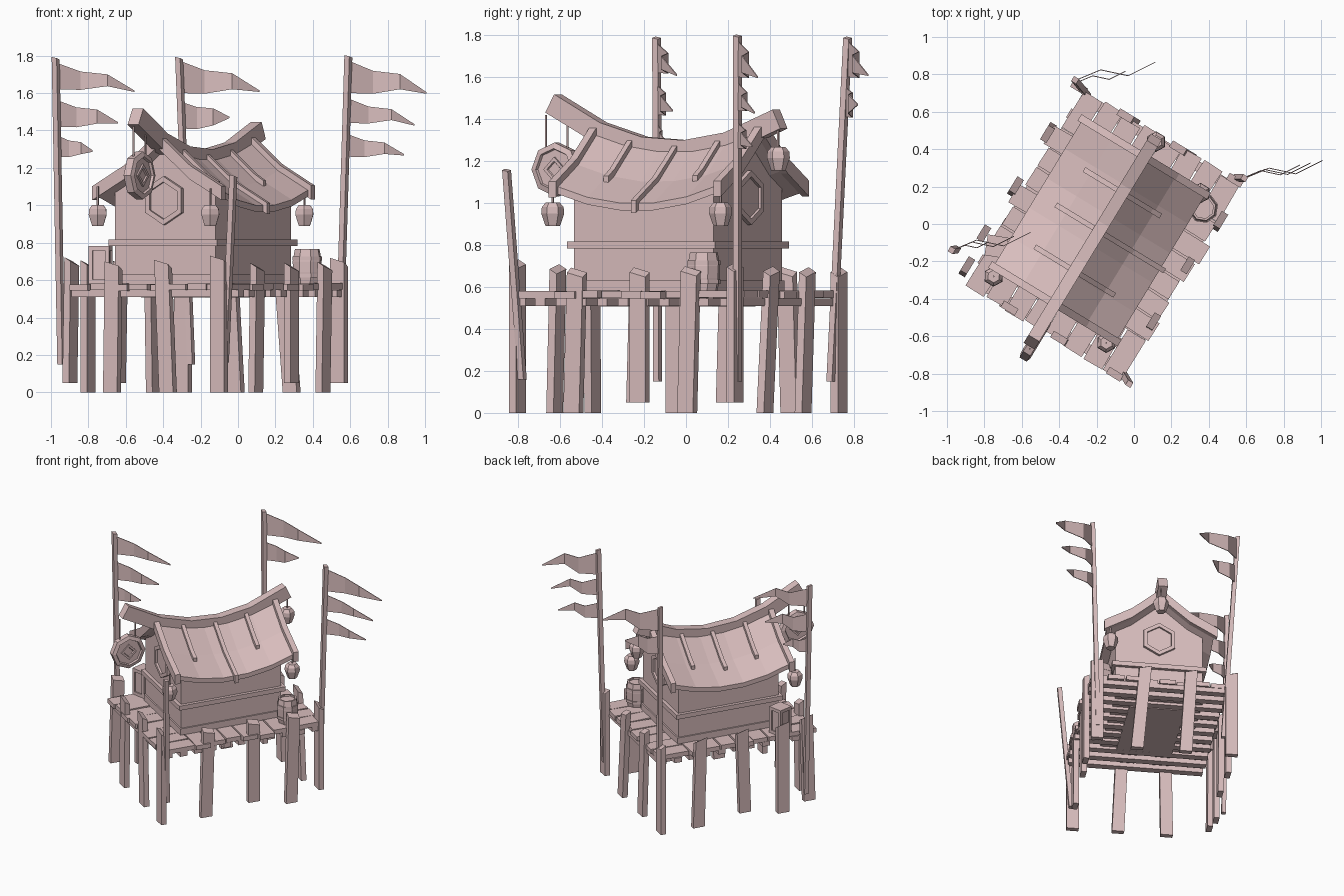
import bpy, bmesh, math, random
from mathutils import Matrix, Vector

cube = bpy.data.objects.get("Cube")
if cube:
    bpy.data.objects.remove(cube)
random.seed(4)

# The hut is turned on its site: local x runs across the ridge, local y along it
SITE = Matrix.Translation((-0.187, -0.038, 0)) @ Matrix.Rotation(math.radians(-31.3), 4, 'Z')
INV = SITE.inverted()

wood = bpy.data.materials.new("dusty_pink")
wood.use_nodes = True
COLOR = (0.69, 0.51, 0.51, 1)
wood.diffuse_color = COLOR
wood.node_tree.nodes["Principled BSDF"].inputs["Base Color"].default_value = COLOR


def site(x, y, z=0):
    """World position to hut position."""
    return INV @ Vector((x, y, z))


def loft(bm, rings):
    vs = [[bm.verts.new(p) for p in r] for r in rings]
    n = len(vs[0])
    for r, s in zip(vs, vs[1:]):
        for i in range(n):
            j = (i + 1) % n
            bm.faces.new((r[i], r[j], s[j], s[i]))
    bm.faces.new(vs[0][::-1])
    bm.faces.new(vs[-1])


def lathe(bm, profile, n, m, turn=0.0):
    rings = []
    for r, h in profile:
        angles = [turn + math.tau * i / n for i in range(n)]
        rings.append([m @ Vector((r * math.cos(t), r * math.sin(t), h)) for t in angles])
    loft(bm, rings)


def box(bm, center, size, m=Matrix()):
    x, y, z = (s / 2 for s in size)
    ring = [(-x, -y), (x, -y), (x, y), (-x, y)]
    m = Matrix.Translation(center) @ m
    loft(bm, [[m @ Vector((p, q, h)) for p, q in ring] for h in (-z, z)])


def stick(bm, foot, head, w, d, slant):
    """Leaning upright with a sloping top."""
    ring = [(-w / 2, -d / 2), (w / 2, -d / 2), (w / 2, d / 2), (-w / 2, d / 2)]
    low = [(foot[0] + x, foot[1] + y, foot[2]) for x, y in ring]
    top = [(head[0] + x, head[1] + y, head[2] - slant * (0.5 + x / w + y / d) / 1.5) for x, y in ring]
    loft(bm, [low, top])


def finish(name, bm):
    bmesh.ops.recalc_face_normals(bm, faces=bm.faces[:])
    mesh = bpy.data.meshes.new(name)
    bm.to_mesh(mesh)
    bm.free()
    mesh.materials.append(wood)
    ob = bpy.data.objects.new(name, mesh)
    ob.matrix_world = SITE
    bpy.context.collection.objects.link(ob)


def roof_z(x, y):
    """Height of the sagging, flared roof surface."""
    x = abs(x)
    drop = x * 0.85 if x < 0.2 else 0.17 + (x - 0.2) * 0.56
    return 1.27 - drop + 0.42 * y * y


def steps(a, b, n):
    return [a + (b - a) * i / n for i in range(n + 1)]


GABLES = (-0.455, 0.465)
ACROSS = [-0.385, -0.2, 0, 0.2, 0.385]

# Walls
bm = bmesh.new()
loft(bm, [[(-0.314, y, 0.53)] + [(x, y, roof_z(x, y) - 0.03) for x in (-0.314, -0.2, 0, 0.2, 0.314)]
          + [(0.314, y, 0.53)] for y in steps(-0.388, 0.388, 4)])
# Sunken floor under the walls
box(bm, (0, 0, 0.525), (0.4, 0.62, 0.035))
finish("walls", bm)

# Plinth and belt boards around the walls
bm = bmesh.new()
for z, h, out in ((0.605, 0.05, 0.01), (0.80, 0.035, 0.025)):
    for s in (-1, 1):
        box(bm, (s * 0.314, 0, z), (out * 2, 0.776 + out * 2, h))
        box(bm, (0, s * 0.388, z), (0.628 + out * 2, out * 2, h))
finish("wall_boards", bm)

# Curved roof shell
bm = bmesh.new()
loft(bm, [[(x, y, roof_z(x, y)) for x in ACROSS] + [(x, y, roof_z(x, y) - 0.035) for x in ACROSS[::-1]]
          for y in steps(*GABLES, 5)])
finish("roof", bm)

# Ridge beam, reaching further out at the front
bm = bmesh.new()
rings = []
for y in (-0.72, -0.45, -0.2, 0.05, 0.3, 0.59):
    up = Vector((0, -0.8 * y, 1)).normalized() * 0.1
    base = Vector((0, y, 1.198 + 0.45 * y * y))
    rings.append([base + Vector((s * 0.034, 0, 0)) + up * k for s, k in ((-1, 0), (1, 0), (1, 1), (-1, 1))])
loft(bm, rings)
finish("ridge_beam", bm)


def rib(bm, y, x0, x1, w, below):
    rows = []
    for x in steps(x0, x1, 4):
        z = roof_z(x, y)
        rows.append([(x, y - w, z - below), (x, y + w, z - below), (x, y + w, z + 0.03), (x, y - w, z + 0.03)])
    loft(bm, rows)


# Gable boards and short roof battens
bm = bmesh.new()
for s in (-1, 1):
    for y in GABLES:
        rib(bm, y, s * 0.01, s * 0.405, 0.02, 0.045)
    for y, reach in ((-0.25, 0.25), (0, 0.41 if s > 0 else 0.27), (0.24, 0.24)):
        rib(bm, y, s * 0.02, s * reach, 0.014, 0.03)
finish("roof_battens", bm)

# Hexagonal windows on both gables
for name, s in (("front_window", -1), ("back_window", 1)):
    bm = bmesh.new()
    m = Matrix.Translation((0, s * 0.385, 1.025)) @ Matrix.Rotation(-s * math.pi / 2, 4, 'X')
    lathe(bm, [(0.13, 0), (0.13, 0.025), (0.1, 0.025), (0.1, 0.01)], 6, m, math.pi / 6)
    finish(name, bm)


def plank(bm, x, y, size):
    box(bm, (x, y, 0.563 + random.uniform(-0.004, 0.004)), size,
        Matrix.Rotation(random.uniform(-0.04, 0.04), 4, 'Z'))


# Deck planks radiating from the hut
bm = bmesh.new()
for s, reach in ((-1, 0.475), (1, 0.525)):
    for y in steps(-0.305, 0.305, 5):
        end = reach + random.uniform(-0.02, 0.025)
        plank(bm, s * (0.2 + end) / 2, y, (end - 0.2, 0.112, 0.034))
    for x in steps(-0.40, 0.46, 7):
        end = 0.605 + random.uniform(-0.025, 0.025)
        plank(bm, x, s * (0.37 + end) / 2, (0.115, end - 0.37, 0.034))
finish("deck_planks", bm)

# Joists crossing under the deck, level with the floor
bm = bmesh.new()
for y in steps(-0.57, 0.57, 10):
    end = random.uniform(-0.015, 0.015)
    box(bm, (0.025, y, 0.528), (0.97 + end, 0.055, 0.036))
finish("deck_joists", bm)

# Stilts along the four edges: place, foot height, lean
sides = [(0.5, -0.27, 0, 0.01), (0.5, 0.09, 0.05, 0), (0.525, 0.38, 0, 0.01),
         (-0.505, -0.53, 0.05, 0.01), (-0.52, -0.33, 0, 0), (-0.505, -0.03, 0.05, 0.01), (-0.505, 0.31, 0, -0.01)]
ends = [(0.47, -0.61, 0, 0), (0.13, -0.6, 0, -0.015), (-0.2, -0.6, 0, 0.005),
        (-0.49, 0.6, 0, 0), (-0.18, 0.6, 0, -0.02), (0.16, 0.6, 0, -0.03), (0.48, 0.61, 0.05, 0)]
for k, (x, y, low, lean) in enumerate(sides + ends):
    along = k < len(sides)
    w, d = (0.04, 0.088) if along else (0.088, 0.04)
    dx, dy = (0, lean) if along else (lean, 0)
    bm = bmesh.new()
    stick(bm, (x - dx, y - dy, low), (x + dx, y + dy, random.uniform(0.68, 0.72)), w, d, 0.035)
    finish(f"stilt_{k + 1}", bm)

# Flag poles and one short pole
POLES = {
    "left": ((-0.945, -0.135, 0.15), (-0.975, -0.14, 1.79)),
    "back": ((-0.25, 0.69, 0.15), (-0.315, 0.77, 1.79)),
    "right": ((0.54, 0.245, 0.15), (0.59, 0.245, 1.8)),
    "short": ((-0.07, -0.78, 0.16), (-0.025, -0.855, 1.16)),
}
for name, (foot, head) in POLES.items():
    bm = bmesh.new()
    stick(bm, site(*foot), site(*head), 0.031, 0.031, 0.01)
    finish(name + "_pole", bm)

# Ragged pennants: pole, top height, hoist, length, tip drop
FLAGS = [
    ("left", 1.76, 0.14, 0.41, 0.15), ("left", 1.56, 0.14, 0.32, 0.12), ("left", 1.37, 0.11, 0.18, 0.08),
    ("back", 1.77, 0.17, 0.42, 0.16), ("back", 1.55, 0.14, 0.25, 0.08),
    ("right", 1.77, 0.17, 0.41, 0.17), ("right", 1.57, 0.13, 0.35, 0.14), ("right", 1.38, 0.12, 0.3, 0.11),
]
for k, (pole, top, hoist, length, drop) in enumerate(FLAGS):
    foot, head = (Vector(p) for p in POLES[pole])
    root = foot.lerp(head, (top - foot.z) / (head.z - foot.z))
    rows = []
    for t, wave, hi, lo in ((0, 0, 0, 1), (0.3, 0.05, 0.3, 1.02), (0.65, 0.02, 0.4, 0.88), (1, 0.09, 0.97, 1)):
        x, y = root.x + 0.01 + t * length, root.y + wave * length / 0.4
        hi, lo = (drop * hi, hoist * lo) if t < 1 else (drop - 0.004, drop + 0.004)
        rows.append([site(x, y + o, top - h) for h, o in ((hi, 0), (lo, 0), (lo, 0.005), (hi, 0.005))])
    bm = bmesh.new()
    loft(bm, rows)
    finish(f"{pole}_flag_{k + 1}", bm)

# Hanging lanterns at the eaves and the back of the ridge
LANTERN = [(0.034, -0.06), (0.038, -0.05), (0.055, 0), (0.052, 0.03), (0.034, 0.052)]
for k, (x, y, z, top) in enumerate([(-0.75, -0.28, 0.95, 1.1), (-0.148, -0.635, 0.95, 1.09),
                                    (0.355, 0.165, 0.95, 1.09), (0.118, 0.44, 1.215, 1.36)]):
    bm = bmesh.new()
    p = site(x, y, z)
    lathe(bm, LANTERN, 6, Matrix.Translation(p))
    box(bm, (p.x, p.y, (z + top) / 2), (0.008, 0.008, top - z))
    finish(f"lantern_{k + 1}", bm)

# Round hanging sign with raised rings on both faces
bm = bmesh.new()
for s in (-1, 1):
    m = Matrix.Translation((0.01, -0.67, 1.16)) @ Matrix.Rotation(s * math.pi / 2, 4, 'Y')
    lathe(bm, [(0.128, 0), (0.128, 0.022), (0.1, 0.03), (0.095, 0.016), (0.06, 0.016)], 8, m)
    lathe(bm, [(0.06, 0.01), (0.06, 0.026), (0.04, 0.026), (0.035, 0.018)], 4, m)
    box(bm, (0.01, -0.67 + s * 0.06, 1.33), (0.008, 0.008, 0.18))
finish("hanging_sign", bm)

# Barrel with hoops
bm = bmesh.new()
m = Matrix.Translation(site(0.37, 0.085, 0.58))
lathe(bm, [(0.066, 0), (0.078, 0.06), (0.08, 0.12), (0.068, 0.185), (0.056, 0.185), (0.056, 0.172)], 8, m)
for h in (0.045, 0.135):
    lathe(bm, [(0.07, h - 0.01), (0.081, h - 0.01), (0.081, h + 0.01), (0.07, h + 0.01)], 8, m)
finish("barrel", bm)

# Crate with a frame of battens
bm = bmesh.new()
turn = Matrix.Rotation(math.radians(22), 4, 'Z')
c = site(-0.735, -0.12, 0.68)
box(bm, c, (0.095, 0.095, 0.19), turn)
for sx in (-1, 1):
    for sy in (-1, 1):
        box(bm, c + turn @ Vector((sx * 0.045, sy * 0.045, 0)), (0.022, 0.022, 0.2), turn)
    box(bm, c + Vector((0, 0, sx * 0.09)), (0.112, 0.112, 0.024), turn)
finish("crate", bm)
